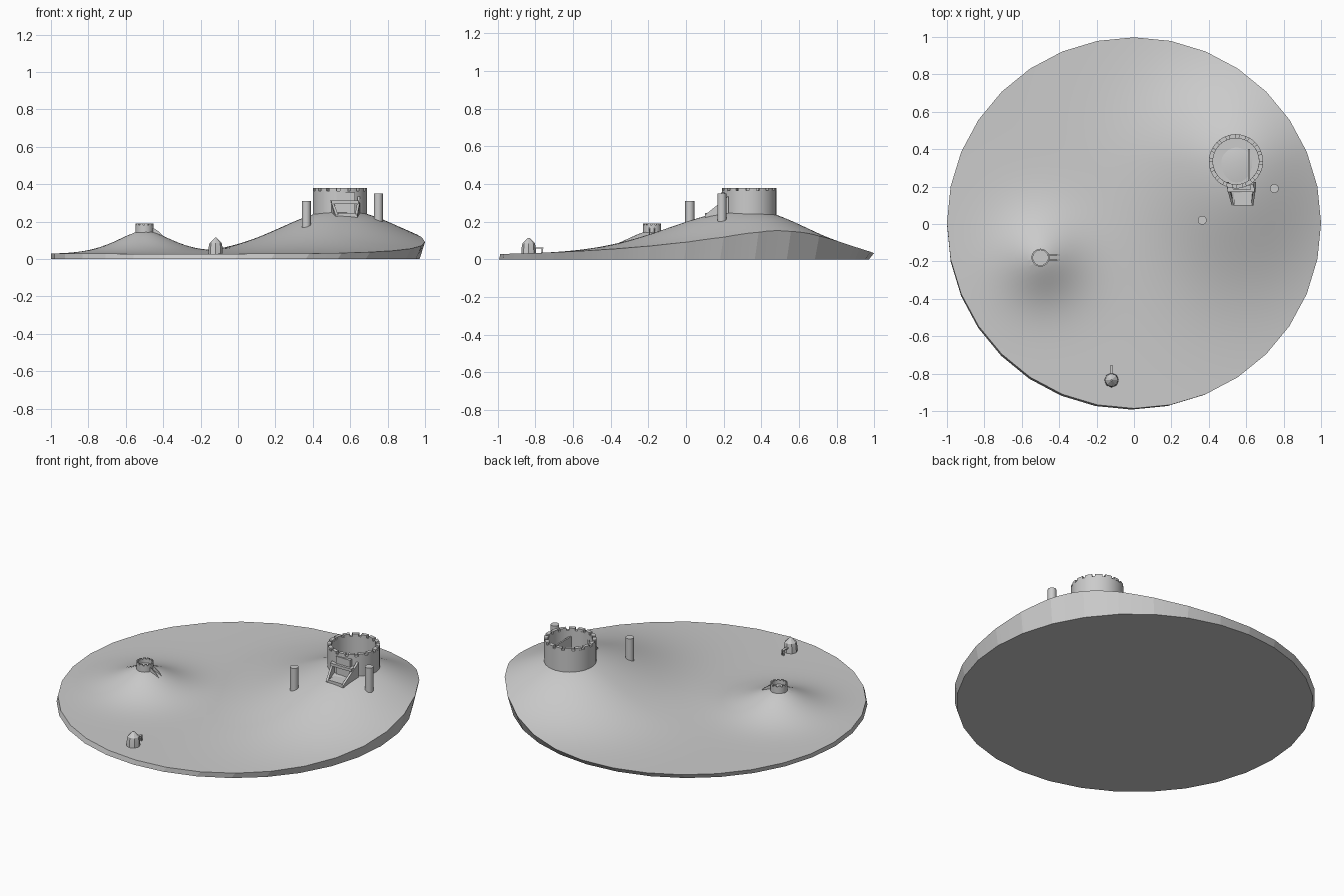
import bpy, bmesh, math
from mathutils import Vector

cube = bpy.data.objects.get("Cube")
if cube:
    bpy.data.objects.remove(cube, do_unlink=True)

stone = bpy.data.materials.new("light_grey")
stone.use_nodes = True
GREY = (0.6, 0.6, 0.6, 1)
stone.diffuse_color = GREY
stone.node_tree.nodes["Principled BSDF"].inputs["Base Color"].default_value = GREY


def finish(bm, name, smooth=None):
    """Turn a bmesh into a named object."""
    bmesh.ops.recalc_face_normals(bm, faces=bm.faces[:])
    mesh = bpy.data.meshes.new(name)
    bm.to_mesh(mesh)
    bm.free()
    mesh.materials.append(stone)
    ob = bpy.data.objects.new(name, mesh)
    bpy.context.collection.objects.link(ob)
    if smooth:
        bpy.ops.object.select_all(action='DESELECT')
        ob.select_set(True)
        bpy.context.view_layer.objects.active = ob
        bpy.ops.object.shade_smooth_by_angle(angle=math.radians(smooth))
    return ob


def height(x, y):
    """Ground height: a broad hill and a small peaked one on a low plain."""
    dx, dy = x - 0.55, y - 0.33
    dy *= 0.77 if dy < 0 else 1.05
    big = 0.235 * math.exp(-(math.hypot(dx, dy) / 0.45) ** 2)
    small = 0.125 * math.exp(-(math.hypot(x + 0.5, y + 0.18) / 0.21) ** 1.7)
    return 0.028 + big + small


def lathe(name, profile, center, segs, closed=False, smooth=35):
    """Revolve (radius, z) points around a vertical axis."""
    bm = bmesh.new()
    rings = []
    for r, z in profile:
        rings.append([bm.verts.new((center[0] + r * math.cos(math.tau * i / segs),
                                    center[1] + r * math.sin(math.tau * i / segs), z))
                      for i in range(segs)])
    pairs = list(zip(rings, rings[1:]))
    if closed:
        pairs.append((rings[-1], rings[0]))
    else:
        bm.faces.new(rings[0])
        bm.faces.new(rings[-1])
    for a, b in pairs:
        for i in range(segs):
            j = (i + 1) % segs
            bm.faces.new((a[i], a[j], b[j], b[i]))
    return finish(bm, name, smooth)


def prism(name, outline, offset):
    """Extrude a flat outline along an offset vector."""
    bm = bmesh.new()
    face = bm.faces.new([bm.verts.new(p) for p in outline])
    ext = bmesh.ops.extrude_face_region(bm, geom=[face])
    bmesh.ops.translate(bm, vec=Vector(offset),
                        verts=[v for v in ext["geom"] if isinstance(v, bmesh.types.BMVert)])
    return finish(bm, name)


def box(name, low, high):
    (x0, y0, z0), (x1, y1, z1) = low, high
    return prism(name, [(x0, y0, z0), (x1, y0, z0), (x1, y1, z0), (x0, y1, z0)], (0, 0, z1 - z0))


def merlons(name, center, r_in, r_out, z0, z1, count, fill):
    """Ring of curved battlement blocks."""
    bm = bmesh.new()
    for k in range(count):
        start = math.tau * k / count
        pts = []
        for r, fracs in ((r_out, (0, 0.5, 1)), (r_in, (1, 0.5, 0))):
            for f in fracs:
                a = start + f * fill * math.tau / count
                pts.append((center[0] + r * math.cos(a), center[1] + r * math.sin(a)))
        low = [bm.verts.new((x, y, z0)) for x, y in pts]
        top = [bm.verts.new((x, y, z1)) for x, y in pts]
        bm.faces.new(low)
        bm.faces.new(top)
        for i in range(len(pts)):
            j = (i + 1) % len(pts)
            bm.faces.new((low[i], low[j], top[j], top[i]))
    return finish(bm, name)


# Ground: rolling top on a many-sided disc, with a slightly shifted base
SIDES, FINE, RINGS = 32, 128, 44
bm = bmesh.new()
middle = bm.verts.new((0, 0, height(0, 0)))
prev = None
for ring in range(1, RINGS + 1):
    row = []
    for i in range(FINE):
        a = math.tau * i / FINE
        off = a % (math.tau / SIDES) - math.pi / SIDES
        r = ring / RINGS * math.cos(math.pi / SIDES) / math.cos(off)
        x, y = r * math.cos(a), r * math.sin(a) * 0.992 + 0.006
        row.append(bm.verts.new((x, y, height(x, y))))
    for i in range(FINE):
        j = (i + 1) % FINE
        if prev:
            bm.faces.new((prev[i], row[i], row[j], prev[j]))
        else:
            bm.faces.new((middle, row[i], row[j]))
    prev = row
base = [bm.verts.new((v.co.x * 0.985 - 0.014, v.co.y * 0.99 - 0.016, 0)) for v in prev]
for i in range(FINE):
    j = (i + 1) % FINE
    bm.faces.new((prev[i], base[i], base[j], prev[j]))
bm.faces.new(base)
finish(bm, "ground", 8)

# Large round keep with battlements
KEEP = (0.545, 0.335)
lathe("keep_wall", [(0.145, 0.18), (0.145, 0.365), (0.123, 0.365), (0.123, 0.18)], KEEP, 32, True)
merlons("keep_battlements", KEEP, 0.123, 0.145, 0.364, 0.379, 16, 0.7)
lathe("keep_floor", [(0.125, 0.2), (0.125, 0.255)], KEEP, 32)

# Gatehouse: front panel, roof and splayed buttresses
box("gate_front", (0.53, 0.185, 0.24), (0.625, 0.205, 0.355))
box("gate_floor", (0.535, 0.1, 0.2), (0.63, 0.2, 0.245))
for name, x_wall, x_foot in (("left_buttress", 0.64, 0.625), ("right_buttress", 0.495, 0.522)):
    prism(name, [(x_wall, 0.225, 0.2), (x_wall, 0.225, 0.335),
                 (x_wall, 0.2, 0.315), (x_foot, 0.1, 0.235), (x_foot, 0.1, 0.2)],
          (0.013, 0, 0))
box("gate_lintel", (0.5, 0.17, 0.295), (0.645, 0.21, 0.312))
box("keep_inner_wall", (0.61, 0.23, 0.24), (0.62, 0.4, 0.33))

# Free-standing watch pillars
for name, x, y, low, top in (("left_pillar", 0.75, 0.19, 0.15, 0.35),
                             ("right_pillar", 0.365, 0.02, 0.12, 0.31)):
    lathe(name, [(0.024, low), (0.024, top)], (x, y), 16)

# Small round fort on the lesser hill
FORT = (-0.5, -0.18)
lathe("fort_wall", [(0.048, 0.1), (0.048, 0.182), (0.04, 0.182), (0.04, 0.1)], FORT, 24, True)
merlons("fort_battlements", FORT, 0.04, 0.048, 0.181, 0.189, 12, 0.65)
lathe("fort_floor", [(0.042, 0.12), (0.042, 0.16)], FORT, 24)
for name, y in (("fort_ramp_wall_left", -0.169), ("fort_ramp_wall_right", -0.196)):
    prism(name, [(-0.455, y, 0.11), (-0.455, y, 0.168), (-0.42, y, 0.145), (-0.36, y, 0.085)],
          (0, 0.005, 0))

# Domed hut near the front edge
HUT = (-0.12, -0.835)
lathe("hut_body", [(0.039, 0.02), (0.037, 0.065), (0.033, 0.085), (0.018, 0.1), (0.004, 0.114)], HUT, 8, smooth=20)
box("hut_beam", (-0.128, -0.81, 0.058), (-0.112, -0.757, 0.064))
for name, x in (("left_post", -0.116), ("right_post", -0.128)):
    box("hut_" + name, (x, -0.767, 0.03), (x + 0.004, -0.759, 0.06))
